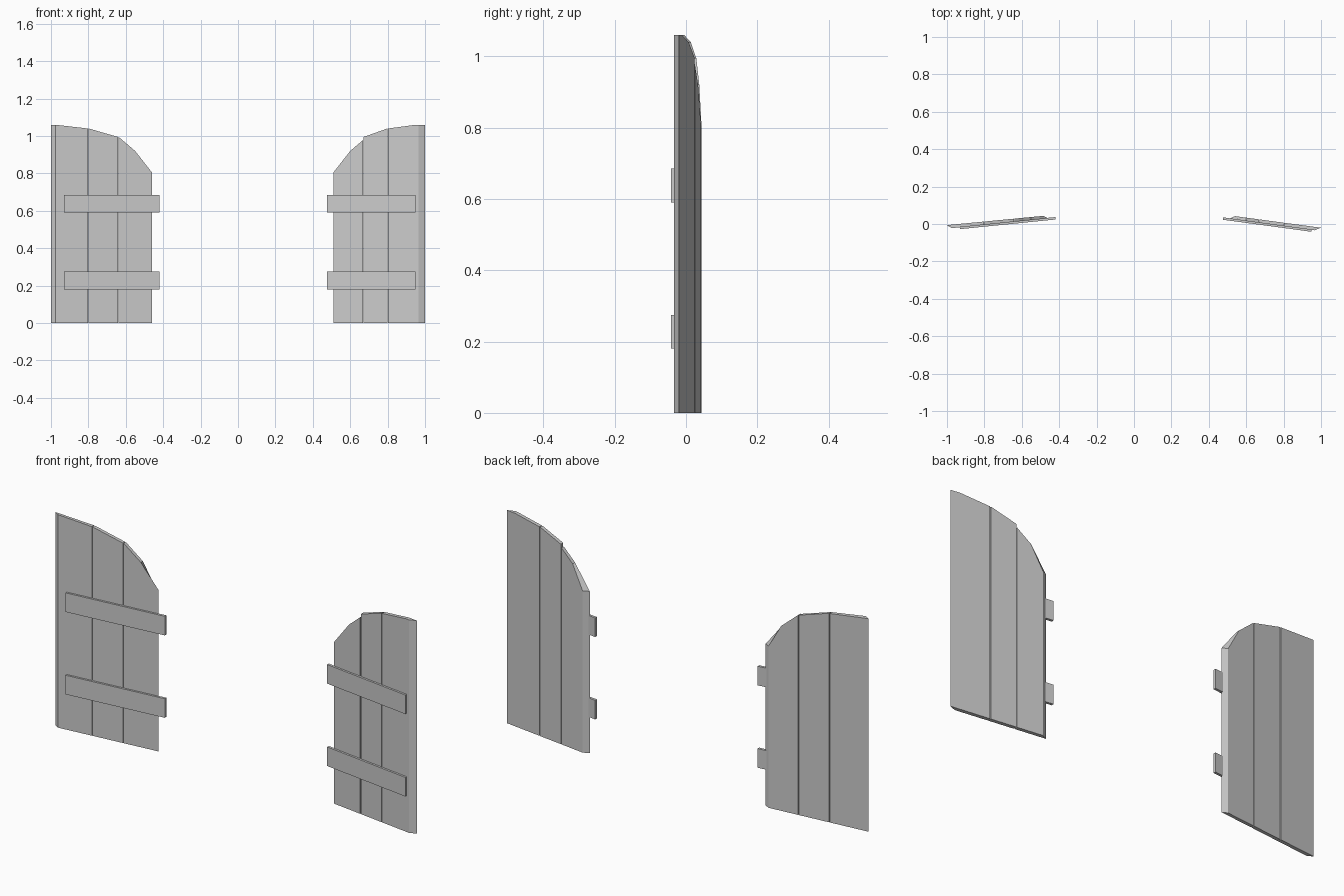
import bpy, bmesh

if "Cube" in bpy.data.objects:
    bpy.data.objects.remove(bpy.data.objects["Cube"])


def line(p, q):
    """Depth y as a linear function of x through two plan points."""
    return lambda x: p[1] + (q[1] - p[1]) * (x - p[0]) / (q[0] - p[0])


def prism(name, front, back):
    """Solid between matching front and back outlines."""
    bm = bmesh.new()
    f = [bm.verts.new(v) for v in front]
    b = [bm.verts.new(v) for v in back]
    bm.faces.new(f)
    bm.faces.new(b[::-1])
    for i in range(len(f)):
        j = (i + 1) % len(f)
        bm.faces.new((f[j], f[i], b[i], b[j]))
    bmesh.ops.recalc_face_normals(bm, faces=bm.faces)
    me = bpy.data.meshes.new(name)
    bm.to_mesh(me)
    bm.free()
    bpy.context.collection.objects.link(bpy.data.objects.new(name, me))


def shutter(side, tops, front_line, back_line, front_ends, back_ends, bars):
    fy, by = line(*front_line), line(*back_line)
    gap = 0.002
    # three upright planks; tops holds the upper outline of each plank
    for k, top in enumerate(tops):
        fx = [x for x, z in top]
        fx[0] += gap if k > 0 else 0
        fx[-1] -= gap if k < 2 else 0
        bx = fx[:]
        if k == 0:
            fx[0], bx[0] = front_ends[0], back_ends[0]
        if k == 2:
            fx[-1], bx[-1] = front_ends[1], back_ends[1]
        zs = [z for x, z in top]

        def outline(xs, y):
            up = [(x, y(x), z) for x, z in zip(xs, zs)]
            return [(xs[0], y(xs[0]), 0), (xs[-1], y(xs[-1]), 0)] + up[::-1]
        prism(f"{side}_plank_{k + 1}", outline(fx, fy), outline(bx, by))
    # two cross battens on the front
    for k, (z0, z1) in enumerate(((0.18, 0.275), (0.59, 0.685))):
        a, b = bars

        def rect(off):
            return [(x, fy(x) + off, z) for x, z in ((a, z0), (b, z0), (b, z1), (a, z1))]
        prism(f"{side}_batten_{k + 1}", rect(-0.010), rect(0.003))


shutter("left",
        [[(-1.0, 1.06), (-0.80, 1.04)],
         [(-0.80, 1.04), (-0.64, 0.995)],
         [(-0.64, 0.995), (-0.55, 0.92), (-0.46, 0.805)]],
        ((-0.975, -0.022), (-0.46, 0.030)),
        ((-1.0, -0.006), (-0.49, 0.043)),
        (-0.975, -0.46), (-1.0, -0.485), (-0.93, -0.42))

shutter("right",
        [[(0.51, 0.805), (0.60, 0.92), (0.67, 0.978)],
         [(0.67, 0.995), (0.80, 1.04)],
         [(0.80, 1.04), (0.95, 1.06), (1.0, 1.06)]],
        ((0.51, 0.028), (0.96, -0.033)),
        ((0.54, 0.042), (1.0, -0.020)),
        (0.51, 0.965), (0.54, 1.0), (0.475, 0.95))
